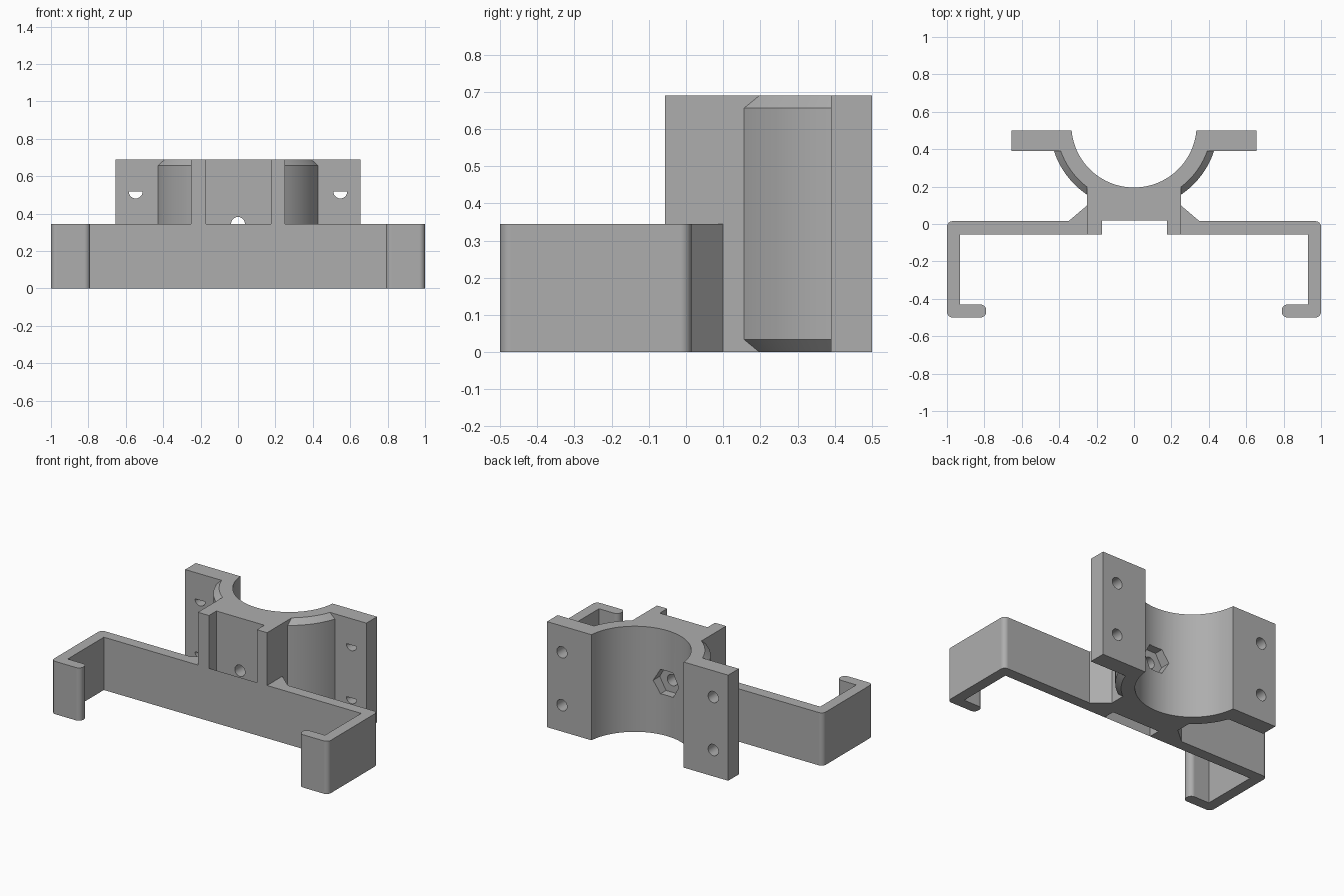
import bpy
import bmesh
from math import sin, cos, pi, radians
from mathutils import Vector

if "Cube" in bpy.data.objects:
    bpy.data.objects.remove(bpy.data.objects["Cube"], do_unlink=True)

# Shared sizes
TOP, RAIL_TOP = 0.69, 0.345
FRONT, FLANGE_FRONT, BACK = -0.057, 0.39, 0.5
BORE_Y, BORE_R, SHELL_R, CHAMFER = 0.53, 0.335, 0.45, 0.034
HOLE_R, HOLE_X, HOLE_ZS = 0.037, 0.547, (0.172, 0.518)
GROOVE = (-0.17, 0.176)

grey = bpy.data.materials.new("plain_grey")
grey.use_nodes = True
colour = (0.42, 0.42, 0.42, 1)
grey.diffuse_color = colour
grey.node_tree.nodes["Principled BSDF"].inputs["Base Color"].default_value = colour


def add_object(name, bm):
    mesh = bpy.data.meshes.new(name)
    bm.to_mesh(mesh)
    bm.free()
    mesh.materials.append(grey)
    obj = bpy.data.objects.new(name, mesh)
    bpy.context.collection.objects.link(obj)
    return obj


def loft(name, sections, axis="z"):
    """Skin (outline, height) sections; one section gives a single sheet."""
    bm = bmesh.new()
    rings = []
    for outline, h in sections:
        rings.append([bm.verts.new((u, v, h) if axis == "z" else (u, h, v))
                      for u, v in outline])
    bm.faces.new(rings[0])
    if len(rings) > 1:
        bm.faces.new(rings[-1])
        for low, high in zip(rings, rings[1:]):
            n = len(low)
            for i in range(n):
                j = (i + 1) % n
                bm.faces.new((low[i], low[j], high[j], high[i]))
        bmesh.ops.recalc_face_normals(bm, faces=bm.faces)
    return add_object(name, bm)


def prism(name, outline, lo, hi, axis="z"):
    return loft(name, [(outline, lo), (outline, hi)], axis)


def rect(x0, x1, y0, y1):
    return [(x0, y0), (x1, y0), (x1, y1), (x0, y1)]


def arc(cx, cy, r, start, end, steps):
    angles = [start + (end - start) * i / steps for i in range(steps + 1)]
    return [(cx + r * cos(a), cy + r * sin(a)) for a in angles]


def circle(cx, cy, r, n):
    return arc(cx, cy, r, 0, 2 * pi, n)[:-1]


def rounded(corners, steps=8):
    """Replace square corners (x, y, radius) by quarter arcs."""
    pts = []
    for i, (x, y, r) in enumerate(corners):
        p = Vector((x, y))
        if r == 0:
            pts.append((x, y))
            continue
        da = (Vector(corners[i - 1][:2]) - p).normalized()
        db = (Vector(corners[i + 1][:2]) - p).normalized()
        c = p + r * (da + db)
        for k in range(steps + 1):
            t = pi / 2 * k / steps
            pts.append(tuple(c - r * (db * cos(t) + da * sin(t))))
    return pts


def combine(body, other, operation):
    mod = body.modifiers.new("cut", "BOOLEAN")
    mod.operation, mod.solver, mod.object = operation, "EXACT", other
    bpy.context.view_layer.objects.active = body
    bpy.ops.object.modifier_apply(modifier=mod.name)
    bpy.data.objects.remove(other, do_unlink=True)


# Hooked rail with its two gussets, drawn as a half outline and mirrored
half = rounded([(0.25, 0.1, 0), (0.35, 0.015, 0), (1, 0.015, 0.03),
                (1, -0.5, 0.03), (0.79, -0.5, 0.032), (0.79, -0.43, 0.032),
                (0.93, -0.43, 0), (0.93, FRONT, 0)])
bracket = prism("clamp_bracket", half + [(-x, y) for x, y in reversed(half)], 0, RAIL_TOP)

# Central block, chamfered half shell and bolt flanges
block = prism("block", rect(-0.25, 0.25, FRONT, 0.35), 0, TOP)
shell = loft("shell", [
    (arc(0, BORE_Y, r, pi + radians(10), 2 * pi - radians(10), 48), z)
    for r, z in ((SHELL_R - CHAMFER, 0), (SHELL_R, CHAMFER),
                 (SHELL_R, TOP - CHAMFER), (SHELL_R - CHAMFER, TOP))])
flanges = prism("flanges", rect(-0.655, 0.655, FLANGE_FRONT, BACK), 0, TOP)
for part in (block, shell, flanges):
    combine(bracket, part, "UNION")

# Bore, front groove, centre hole with hexagonal nut pocket, flange holes
cutters = [
    prism("bore", circle(0, BORE_Y, BORE_R, 96), -0.1, 0.8),
    prism("groove", rect(*GROOVE, -0.2, 0.02), -0.1, 0.8),
    prism("centre_hole", circle(0, RAIL_TOP, HOLE_R, 32), -0.1, 0.3, "y"),
    prism("nut_pocket", circle(0, RAIL_TOP, 0.092, 6), 0.14, 0.32, "y"),
]
cutters += [prism("bolt_hole", circle(side * HOLE_X, z, HOLE_R, 32), 0.3, 0.6, "y")
            for side in (-1, 1) for z in HOLE_ZS]
for cutter in cutters:
    combine(bracket, cutter, "DIFFERENCE")

# Thin skin closing the groove across the rail
loft("rail_skin", [(rect(*GROOVE, 0, RAIL_TOP), FRONT)], "y")

# Thin covers over the upper half of each flange hole
for side, label in ((-1, "right"), (1, "left")):
    for z, level in zip(HOLE_ZS, ("lower", "upper")):
        loft(f"{label}_{level}_hole_cover",
             [(arc(side * HOLE_X, z, HOLE_R, 0, pi, 16), FLANGE_FRONT)], "y")

# Smooth the curved walls, keep the edges crisp
bpy.ops.object.select_all(action="DESELECT")
bracket.select_set(True)
bpy.context.view_layer.objects.active = bracket
bpy.ops.object.shade_smooth_by_angle(angle=radians(28))
weighted = bracket.modifiers.new("even_normals", "WEIGHTED_NORMAL")
weighted.keep_sharp = True
